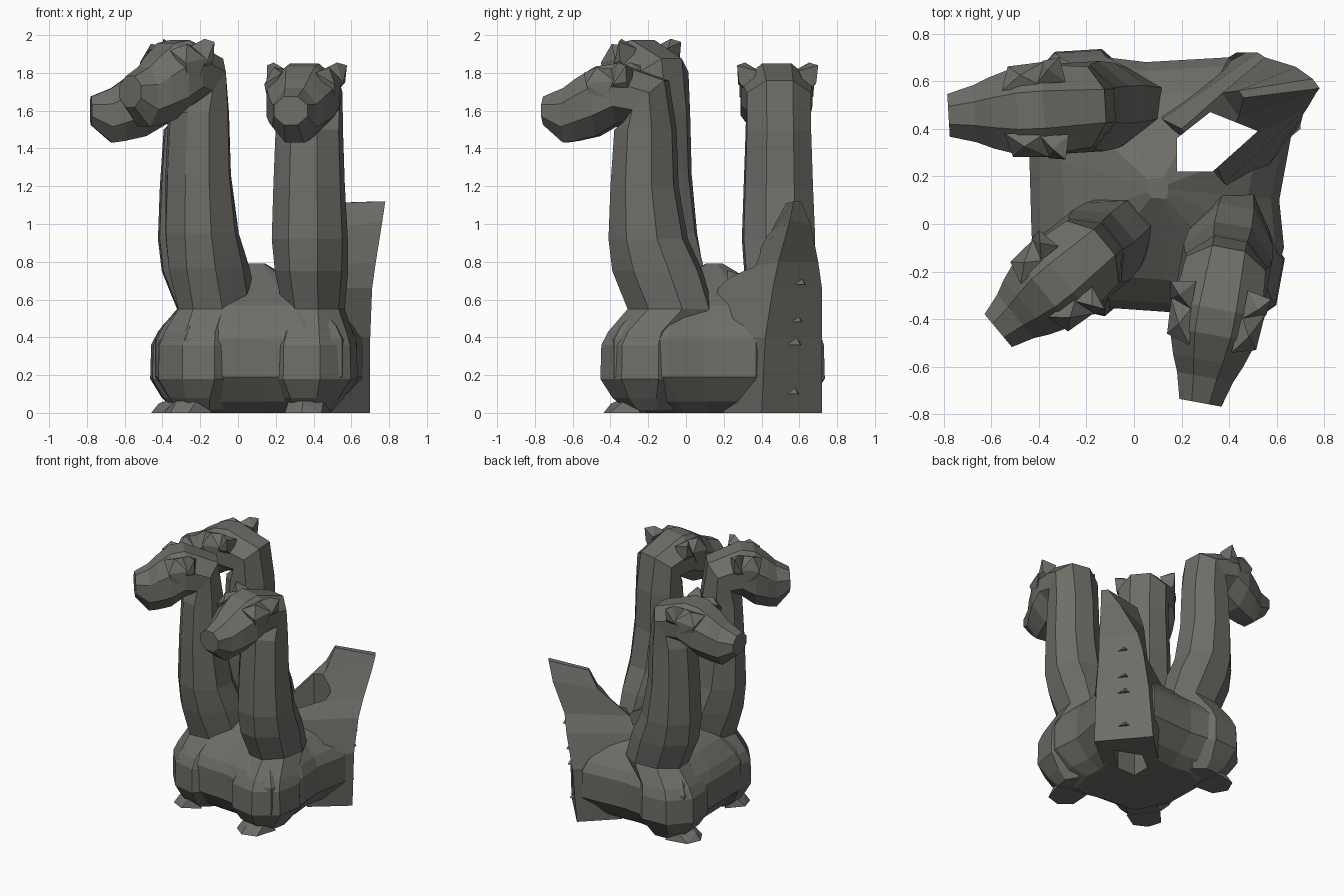
import bpy, bmesh, math
from mathutils import Vector

if "Cube" in bpy.data.objects:
    bpy.data.objects.remove(bpy.data.objects["Cube"])

STONE = bpy.data.materials.new("dark_stone")
STONE.diffuse_color = (.155, .152, .138, 1)
STONE.use_nodes = True
STONE.node_tree.nodes["Principled BSDF"].inputs["Base Color"].default_value = STONE.diffuse_color


def finish(name, bm):
    bmesh.ops.recalc_face_normals(bm, faces=bm.faces)
    me = bpy.data.meshes.new(name)
    bm.to_mesh(me)
    bm.free()
    me.materials.append(STONE)
    ob = bpy.data.objects.new(name, me)
    bpy.context.collection.objects.link(ob)
    return ob


def loft(name, rings):
    """Skin a list of equal-length point rings and cap both ends."""
    bm = bmesh.new()
    vs = [[bm.verts.new(p) for p in r] for r in rings]
    n = len(vs[0])
    for a, b in zip(vs, vs[1:]):
        for i in range(n):
            j = (i + 1) % n
            bm.faces.new((a[i], a[j], b[j], b[i]))
    bm.faces.new(vs[0])
    bm.faces.new(vs[-1])
    return finish(name, bm)


def hull(name, pts):
    bm = bmesh.new()
    for p in pts:
        bm.verts.new(p)
    bmesh.ops.convex_hull(bm, input=bm.verts)
    return finish(name, bm)


# chest, neck and head sections: forward, height, pitch, half width, half depth
SECTIONS = [
    (-.02, 0.01, 0, .11, .12), (0.00, 0.08, 0, .17, .18),
    (0.00, 0.18, 0, .24, .24), (0.00, 0.36, 0, .235, .235),
    (-.02, 0.43, 0, .21, .22), (-.12, 0.55, 0, .15, .22),
    (-.05, 0.75, 0, .18, .23), (0.00, 0.92, 0, .19, .20),
    (0.02, 1.20, 0, .18, .17), (.015, 1.50, 0, .17, .155),
    (0.01, 1.65, 45, .17, .155), (.16, 1.69, 90, .19, .16),
    (.27, 1.65, 90, .185, .185), (.38, 1.605, 90, .15, .165),
    (.45, 1.575, 90, .12, .145), (.56, 1.60, 90, .09, .075)]


def necked_head(name, base, direction, stretch=1.0, reach=1.0):
    fwd = Vector((direction[0], direction[1], 0)).normalized()
    lat = Vector((-fwd.y, fwd.x, 0))
    org = Vector((base[0], base[1], 0))

    def place(f, s, z):
        if f > 0.1:
            f *= reach
        if z > 0.6:
            z = 0.6 + (z - 0.6) * stretch
        return org + fwd * f + lat * s + Vector((0, 0, z))

    rings = []
    for f, z, pitch, w, h in SECTIONS:
        a, ring = math.radians(pitch), []
        for k in range(8):
            t = math.radians(22.5 + 45 * k)
            d = h * math.sin(t) * 1.08
            ring.append(place(f + d * math.cos(a), w * math.cos(t) * 1.08,
                              max(0, z - d * math.sin(a))))
        rings.append(ring)
    loft(name + "_neck_and_head", rings)

    for side in (-1, 1):
        # blunt ear with a heavy brow in front of it
        hull(name + "_ear", [place(f, side * s, z) for f, s, z in (
            (.06, .11, 1.81), (.18, .11, 1.82), (.07, .16, 1.70), (.19, .16, 1.70),
            (.08, .205, 1.75), (.15, .205, 1.74), (.08, .215, 1.84), (.13, .17, 1.855))])
        hull(name + "_brow", [place(f, side * s, z) for f, s, z in (
            (.16, .10, 1.82), (.33, .09, 1.80), (.15, .20, 1.76), (.30, .19, 1.74),
            (.25, .15, 1.83), (.19, .195, 1.67), (.28, .18, 1.68))])
    # flat foot under the chest
    hull(name + "_foot", [place(f, s, z) for f, s, z in (
        (.02, -.12, 0), (.02, .12, 0), (.19, -.10, 0), (.19, .10, 0),
        (.24, 0, 0), (.20, 0, .05), (.08, -.09, .09), (.08, .09, .09))])


necked_head("left", (-.22, .49), (-1, -.06))
necked_head("middle", (-.20, -.14), (-.77, -.64), 1.10, 0.86)
necked_head("right", (.38, -.20), (-.18, -.98))

# broad belly tying the three chests together, rising to a low peak
outline = [(-.28, -.34), (.15, -.37), (.36, -.42), (.55, -.38), (.63, -.10), (.61, .10),
           (.66, .37), (.40, .70), (.05, .68), (-.20, .71), (-.42, .62), (-.44, .30), (-.43, -.05)]
body_rings = []
for z, s in ((0, .62), (.06, .80), (.19, 1), (.39, 1), (.46, .93), (.57, .74), (.79, .08)):
    body_rings.append([(.10 + (x - .10) * s, .15 + (y - .15) * s, z) for x, y in outline])
body = loft("body", body_rings)

# upright tail, wide at the base and pinched into a blade at the tip
tail = loft("tail", [
    [(.70, .40, 0), (.43, .72, 0), (.20, .50, 0), (.45, .20, 0)],
    [(.70, .42, .40), (.47, .72, .40), (.10, .52, .40), (.48, .12, .40)],
    [(.71, .46, .66), (.52, .72, .66), (.12, .44, .66), (.38, .17, .66)],
    [(.73, .49, .80), (.55, .70, .80), (.20, .40, .76), (.33, .28, .76)],
    [(.765, .55, 1.02), (.68, .66, 1.00), (.37, .55, .98), (.44, .45, .96)],
    [(.78, .57, 1.12), (.75, .61, 1.12), (.44, .56, 1.11), (.46, .53, 1.11)]])

# open shaft between the body and the tail
shaft = [(.18, .22), (.33, .22), (.52, .39), (.32, .47), (.18, .36)]
cutter = loft("shaft_cutter", [[(x, y, z) for x, y in shaft] for z in (-.2, 1.5)])
cutter.hide_render = True
for ob in (body, tail):
    mod = ob.modifiers.new("shaft", "BOOLEAN")
    mod.operation = "DIFFERENCE"
    mod.solver = "EXACT"
    mod.object = cutter
    bpy.context.view_layer.objects.active = ob
    bpy.ops.object.modifier_apply(modifier=mod.name)
bpy.data.objects.remove(cutter)

# little wedge scales down the back of the tail
out = Vector((1, 1, 0)).normalized()
side = Vector((1, -1, 0)).normalized()
for z, h in ((.10, .81), (.36, .825), (.48, .835), (.68, .86)):
    c = out * h + side * -.01 + Vector((0, 0, z))
    hull("tail_scale", [c + side * .12 - out * .05, c - side * .09 - out * .05,
                        c + out * .02, c + Vector((0, 0, .09)) - out * .04])
